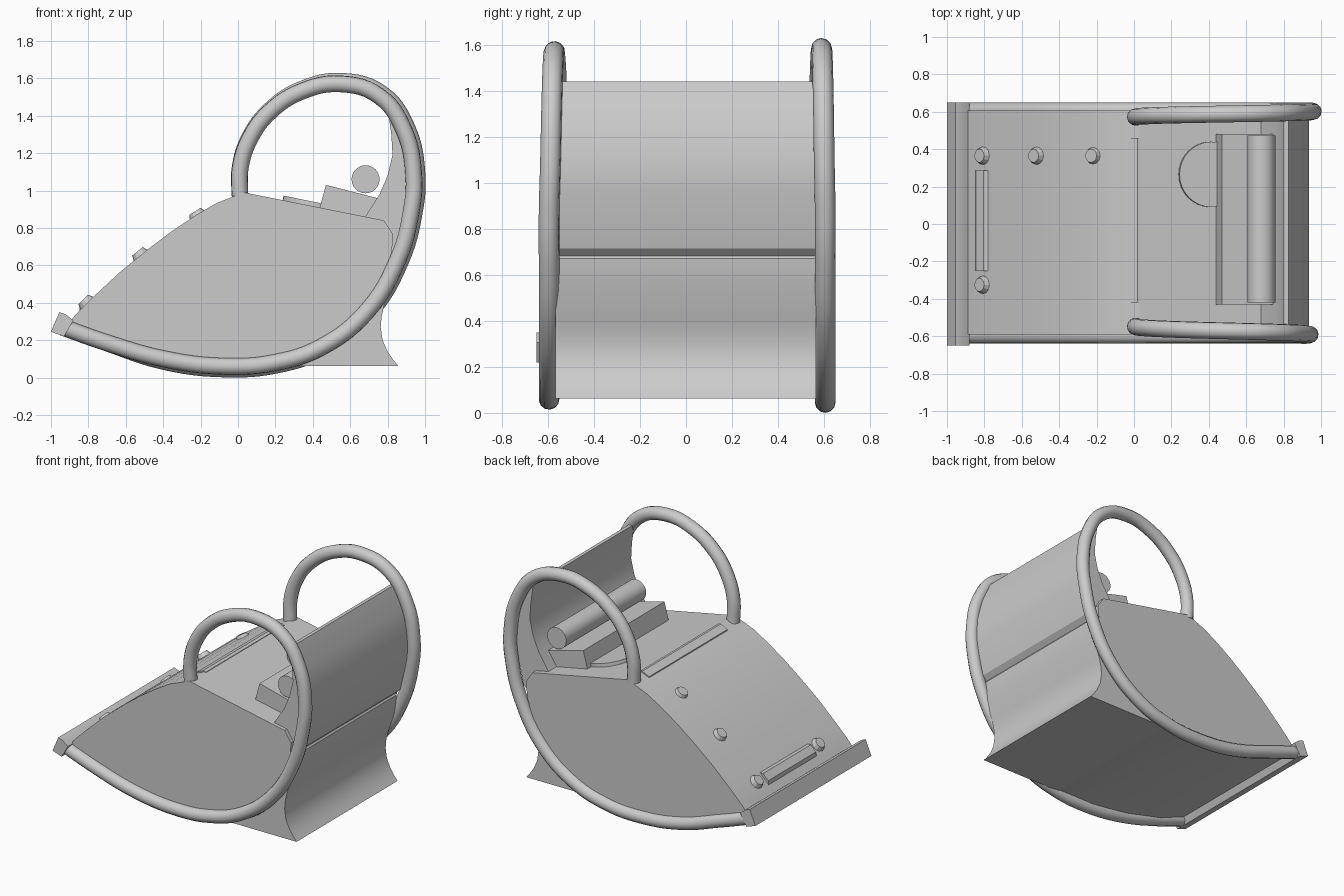
import bpy, bmesh, math
from mathutils import Matrix, Vector

if "Cube" in bpy.data.objects:
    bpy.data.objects.remove(bpy.data.objects["Cube"])


def smooth(ob, angle):
    bpy.ops.object.select_all(action='DESELECT')
    ob.select_set(True)
    bpy.context.view_layer.objects.active = ob
    bpy.ops.object.shade_smooth_by_angle(angle=math.radians(angle))


def finish(name, bm, angle=25):
    bmesh.ops.recalc_face_normals(bm, faces=bm.faces[:])
    me = bpy.data.meshes.new(name)
    bm.to_mesh(me)
    bm.free()
    ob = bpy.data.objects.new(name, me)
    bpy.context.collection.objects.link(ob)
    smooth(ob, angle)


def prism(name, pts, y0, y1, angle=25):
    """Extrude an x-z outline along y."""
    bm = bmesh.new()
    a = [bm.verts.new((x, y0, z)) for x, z in pts]
    b = [bm.verts.new((x, y1, z)) for x, z in pts]
    n = len(pts)
    for i in range(n):
        j = (i + 1) % n
        bm.faces.new((a[i], a[j], b[j], b[i]))
    caps = [bm.faces.new(a), bm.faces.new(b[::-1])]
    bm.normal_update()
    bmesh.ops.triangulate(bm, faces=caps, ngon_method='EAR_CLIP')
    finish(name, bm, angle)


def frustum(name, loc, r1, r2, h, segs, axis):
    bm = bmesh.new()
    rot = Vector(axis).to_track_quat('Z', 'Y').to_matrix().to_4x4()
    bmesh.ops.create_cone(bm, cap_ends=True, segments=segs, radius1=r1, radius2=r2,
                          depth=h, matrix=Matrix.Translation(loc) @ rot)
    finish(name, bm)


# body: curved hood, sloping deck and rounded belly
hood = [(-0.92, 0.27), (-0.87, 0.335), (-0.78, 0.425), (-0.63, 0.565), (-0.47, 0.695),
        (-0.35, 0.785), (-0.23, 0.865), (-0.12, 0.93), (0.03, 0.99)]
belly = [(0.78, 0.84), (0.83, 0.765), (0.82, 0.65), (0.705, 0.32), (0.5, 0.19), (0.35, 0.115),
         (0.2, 0.065), (-0.1, 0.065), (-0.4, 0.105), (-0.7, 0.18)]
prism("body", hood + belly, -0.59, 0.608, 20)

# flared foot at the back
prism("rear_foot", [(0.2, 0.062), (0.6, 0.5), (0.68, 0.8), (0.80, 0.74), (0.85, 0.67),
                    (0.835, 0.54), (0.785, 0.4), (0.768, 0.33), (0.763, 0.27), (0.773, 0.2),
                    (0.80, 0.14), (0.83, 0.095), (0.857, 0.062)], -0.567, 0.565)

# curved backrest
prism("backrest", [(0.80, 1.44), (0.825, 1.44), (0.89, 1.29), (0.935, 1.12), (0.93, 0.95),
                   (0.875, 0.715), (0.82, 0.66), (0.68, 0.80), (0.68, 0.86), (0.757, 0.98),
                   (0.80, 1.08), (0.826, 1.19), (0.82, 1.3)], -0.565, 0.57)

# front lip
prism("front_lip", [(-1.0, 0.245), (-0.955, 0.35), (-0.92, 0.337), (-0.88, 0.305),
                    (-0.93, 0.22)], -0.65, 0.65)

# looping side rails
loop = [(0.01, 0.97), (0.012, 1.12), (0.065, 1.28), (0.17, 1.42), (0.34, 1.53), (0.55, 1.57),
        (0.755, 1.505), (0.885, 1.33), (0.94, 1.08), (0.925, 0.88), (0.855, 0.63),
        (0.69, 0.355), (0.45, 0.165), (0.2, 0.08), (-0.08, 0.06), (-0.4, 0.1), (-0.7, 0.185),
        (-0.94, 0.27)]


def rail(name, side, y_start, y_full, grow):
    cu = bpy.data.curves.new(name, 'CURVE')
    cu.dimensions = '3D'
    cu.bevel_depth = 0.045
    cu.bevel_resolution = 4
    cu.resolution_u = 6
    cu.use_fill_caps = True
    sp = cu.splines.new('BEZIER')
    sp.bezier_points.add(len(loop) - 1)
    for i, (p, (x, z)) in enumerate(zip(sp.bezier_points, loop)):
        y = y_start + (y_full - y_start) * min(1, i / 9)
        gx = grow if x > 0.1 else 1
        gz = grow if x > -0.6 else 1
        p.co = (x * gx, side * y, 0.82 + (z - 0.82) * gz)
        p.handle_left_type = p.handle_right_type = 'AUTO'
    ob = bpy.data.objects.new(name, cu)
    bpy.context.collection.objects.link(ob)
    bpy.ops.object.select_all(action='DESELECT')
    ob.select_set(True)
    bpy.context.view_layer.objects.active = ob
    bpy.ops.object.convert(target='MESH')
    smooth(bpy.context.object, 40)


rail("front_rail", -1, 0.545, 0.595, 1.0)
rail("back_rail", 1, 0.57, 0.605, 1.018)

# hood studs
for i, (x, y, z, ax) in enumerate([(-0.81, 0.365, 0.4, (-0.7, 0, 0.72)),
                                   (-0.81, -0.325, 0.4, (-0.7, 0, 0.72)),
                                   (-0.522, 0.365, 0.655, (-0.63, 0, 0.78)),
                                   (-0.217, 0.365, 0.867, (-0.53, 0, 0.85))]):
    frustum(f"hood_stud_{i + 1}", (x, y, z), 0.058, 0.036, 0.05, 12, ax)

# raised bar on the hood
prism("hood_bar", [(-0.85, 0.345), (-0.845, 0.385), (-0.805, 0.425), (-0.77, 0.425)],
      -0.25, 0.285)

# thin strip over the ridge
prism("ridge_strip", [(-0.035, 0.955), (-0.032, 0.972), (0.02, 0.997), (0.042, 0.992),
                      (0.04, 0.97)], -0.42, 0.46)

# deck controls: round dial, ledge and roller
frustum("deck_dial", (0.41, 0.265, 0.913), 0.175, 0.175, 0.05, 32, (0.2, 0, 0.98))
prism("deck_ledge", [(0.435, 0.90), (0.47, 1.03), (0.755, 0.957), (0.73, 0.845)], -0.43, 0.48)
frustum("deck_roller", (0.682, 0.027, 1.06), 0.075, 0.075, 0.895, 24, (0, 1, 0))
